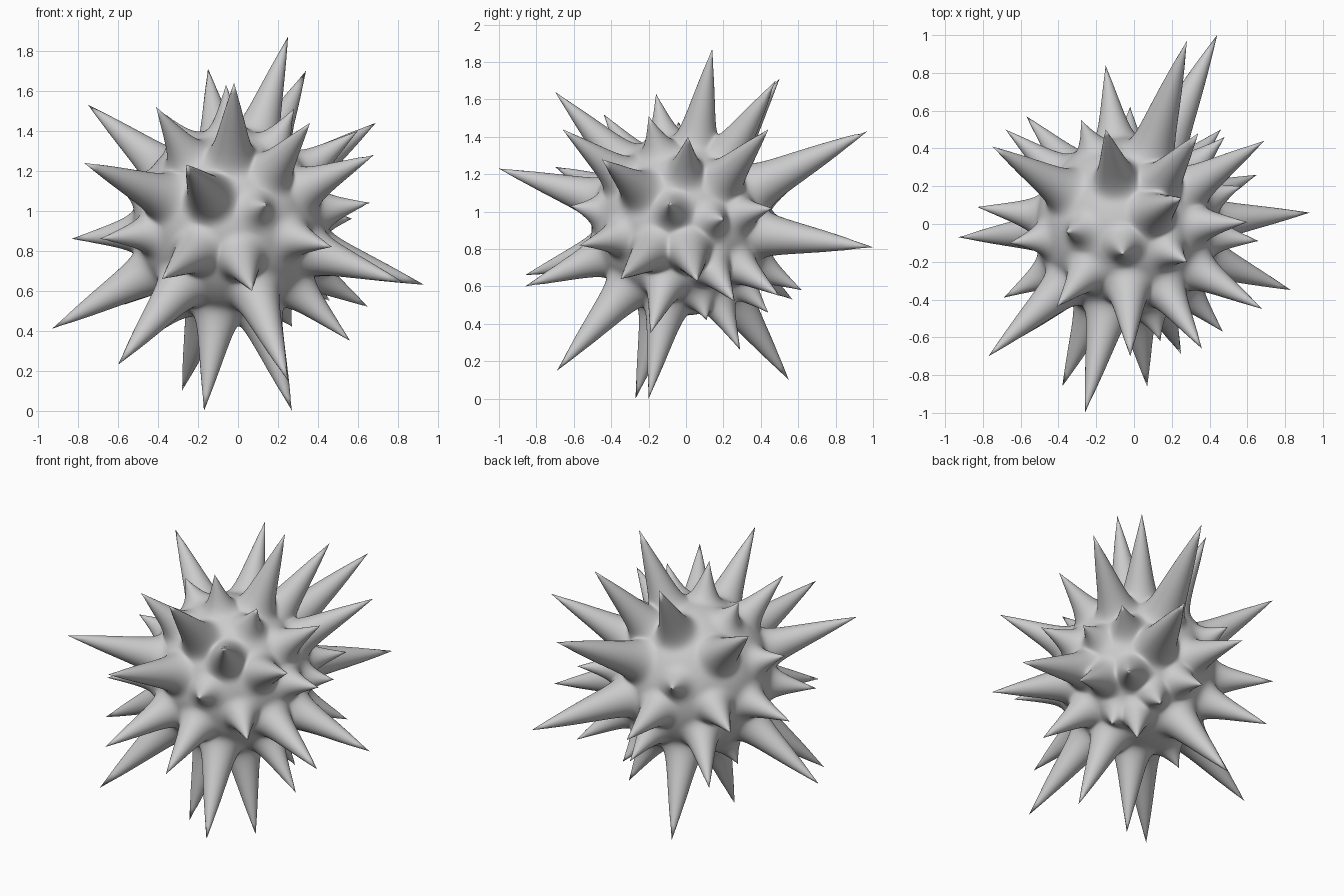
import bpy
import bmesh
import math
from mathutils import Vector

old = bpy.data.objects.get("Cube")
if old:
    bpy.data.objects.remove(old, do_unlink=True)

CORE_CENTRE = Vector((-0.04, -0.02, 0.93))
CORE_RADIUS = 0.485
SHARPNESS = 3        # how concave each spike's flank is
BLEND = 2            # how softly neighbouring spikes merge

# Spike tips in hundredths of a unit, grouped by where they point
upper_tips = [
    (25, 14, 187), (34, 48, 170), (-15, 50, 171), (-6, -16, 163),
    (-2, -70, 164), (-41, -44, 152), (-75, 41, 153), (-36, -4, 148),
    (28, -20, 151), (60, 1, 140), (69, 44, 144), (36, -66, 144),
    (28, 97, 143), (68, -45, 128), (-77, -70, 124), (-26, -100, 123),
]
middle_tips = [
    (-66, -10, 118), (-28, 55, 111), (66, -9, 104), (14, -62, 103),
    (48, 46, 102), (57, 20, 96), (-68, 50, 90), (-83, 9, 86),
    (-69, -39, 86), (-15, 84, 84), (47, -57, 82), (44, 100, 81),
]
lower_tips = [
    (-38, -86, 66), (83, -35, 64), (93, 6, 63), (7, -86, 60),
    (-2, 62, 58), (46, 50, 55), (-57, 57, 53), (65, 26, 52),
    (16, 44, 46), (27, 11, 42), (-37, -2, 41), (-93, -7, 41),
    (56, -19, 35), (22, 29, 26), (-60, -60, 23), (25, -69, 15),
    (-28, 55, 10), (-17, -27, 0), (27, -20, 0),
]


class Spike:
    """A concave cone growing out of the core along one direction."""

    def __init__(self, tip):
        self.tip = Vector(tip) / 100
        offset = self.tip - CORE_CENTRE
        self.axis = offset.normalized()
        self.length = offset.length - CORE_RADIUS
        self.spread = 0.30 + 0.12 * self.length
        self.reach = math.cos(self.spread)
        self.best_dot = -1
        self.best_vert = None

    def height(self, direction, vert):
        dot = self.axis.dot(direction)
        if dot > self.best_dot:
            self.best_dot, self.best_vert = dot, vert
        if dot <= self.reach:
            return 0
        angle = math.acos(min(dot, 1))
        return self.length * (1 - angle / self.spread) ** SHARPNESS


spikes = [Spike(tip) for tip in upper_tips + middle_tips + lower_tips]

# Spiky body: a dense ball whose surface is drawn out into the spikes
bm = bmesh.new()
bmesh.ops.create_icosphere(bm, subdivisions=7, radius=1)
for vert in bm.verts:
    direction = vert.co.normalized()
    total = 0
    for spike in spikes:
        rise = spike.height(direction, vert)
        if rise > 0:
            total += rise ** BLEND
    vert.co = CORE_CENTRE + direction * (CORE_RADIUS + total ** (1 / BLEND))

# Sharp points: the closest vertex of each spike sits exactly on its tip
for spike in spikes:
    spike.best_vert.co = spike.tip

for face in bm.faces:
    face.smooth = True

mesh = bpy.data.meshes.new("spiky_ball")
bm.to_mesh(mesh)
bm.free()
body = bpy.data.objects.new("spiky_ball", mesh)
bpy.context.collection.objects.link(body)

# Plain grey surface
grey = bpy.data.materials.new("light_grey")
grey.use_nodes = True
colour = (0.6, 0.6, 0.6, 1)
grey.diffuse_color = colour
grey.node_tree.nodes["Principled BSDF"].inputs["Base Color"].default_value = colour
mesh.materials.append(grey)
